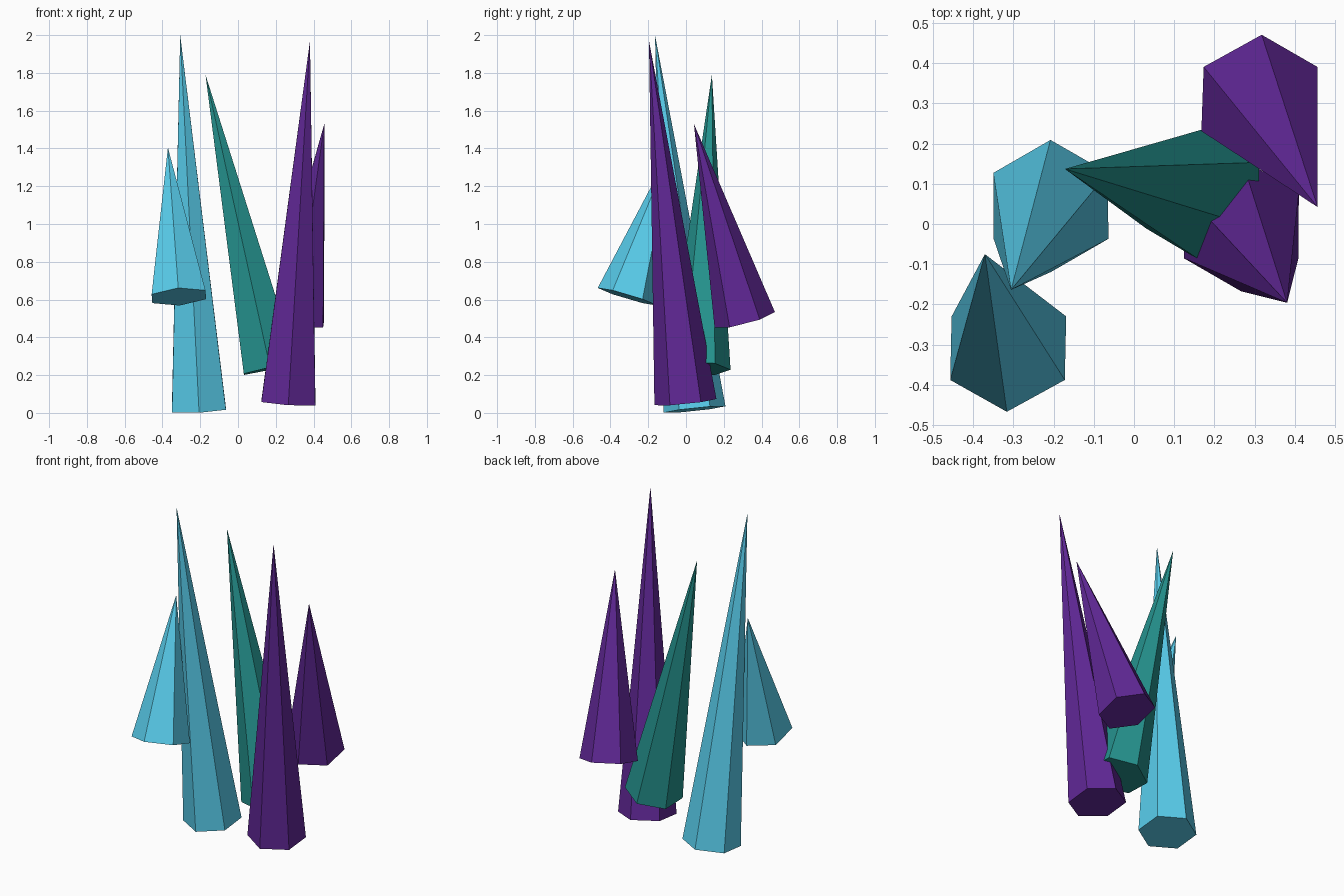
import bpy, bmesh
from math import sin, cos, pi, asin, atan2
from mathutils import Vector, Euler

if "Cube" in bpy.data.objects:
    bpy.data.objects.remove(bpy.data.objects["Cube"])

RADIUS = 0.165


def material(name, rgb):
    mat = bpy.data.materials.new(name)
    mat.diffuse_color = (*rgb, 1)
    mat.use_nodes = True
    mat.node_tree.nodes["Principled BSDF"].inputs["Base Color"].default_value = mat.diffuse_color
    return mat


cyan = material("cyan_crystal", (0.10, 0.62, 0.85))
teal = material("teal_crystal", (0.018, 0.29, 0.27))
purple = material("purple_crystal", (0.12, 0.021, 0.31))


def crystal(name, base, apex, mat):
    """Six-sided spike with a closed base, tilted from base centre to apex."""
    base, axis = Vector(base), Vector(apex) - Vector(base)
    d = axis.normalized()
    bm = bmesh.new()
    ring = [bm.verts.new((RADIUS * sin(i * pi / 3), RADIUS * cos(i * pi / 3), 0))
            for i in range(6)]
    tip = bm.verts.new((0, 0, axis.length))
    bm.faces.new(ring)
    for i in range(6):
        bm.faces.new((ring[i], ring[(i + 1) % 6], tip))
    bmesh.ops.recalc_face_normals(bm, faces=bm.faces)
    mesh = bpy.data.meshes.new(name)
    bm.to_mesh(mesh)
    bm.free()
    mesh.materials.append(mat)
    ob = bpy.data.objects.new(name, mesh)
    ob.location = base
    # tilt about x, then y, with no spin
    ob.rotation_euler = Euler((asin(-d.y), atan2(d.x, d.z), 0))
    bpy.context.collection.objects.link(ob)


# Cyan pair on the left
crystal("tall_cyan_crystal", (-0.207, 0.045, 0.018), (-0.306, -0.164, 2.0), cyan)
crystal("short_cyan_crystal", (-0.313, -0.309, 0.615), (-0.371, -0.075, 1.405), cyan)
# Leaning teal crystal in the middle
crystal("teal_crystal", (0.171, 0.071, 0.235), (-0.172, 0.137, 1.79), teal)
# Purple pair on the right
crystal("tall_purple_crystal", (0.267, -0.003, 0.057), (0.381, -0.196, 1.97), purple)
crystal("short_purple_crystal", (0.312, 0.311, 0.493), (0.457, 0.042, 1.53), purple)
